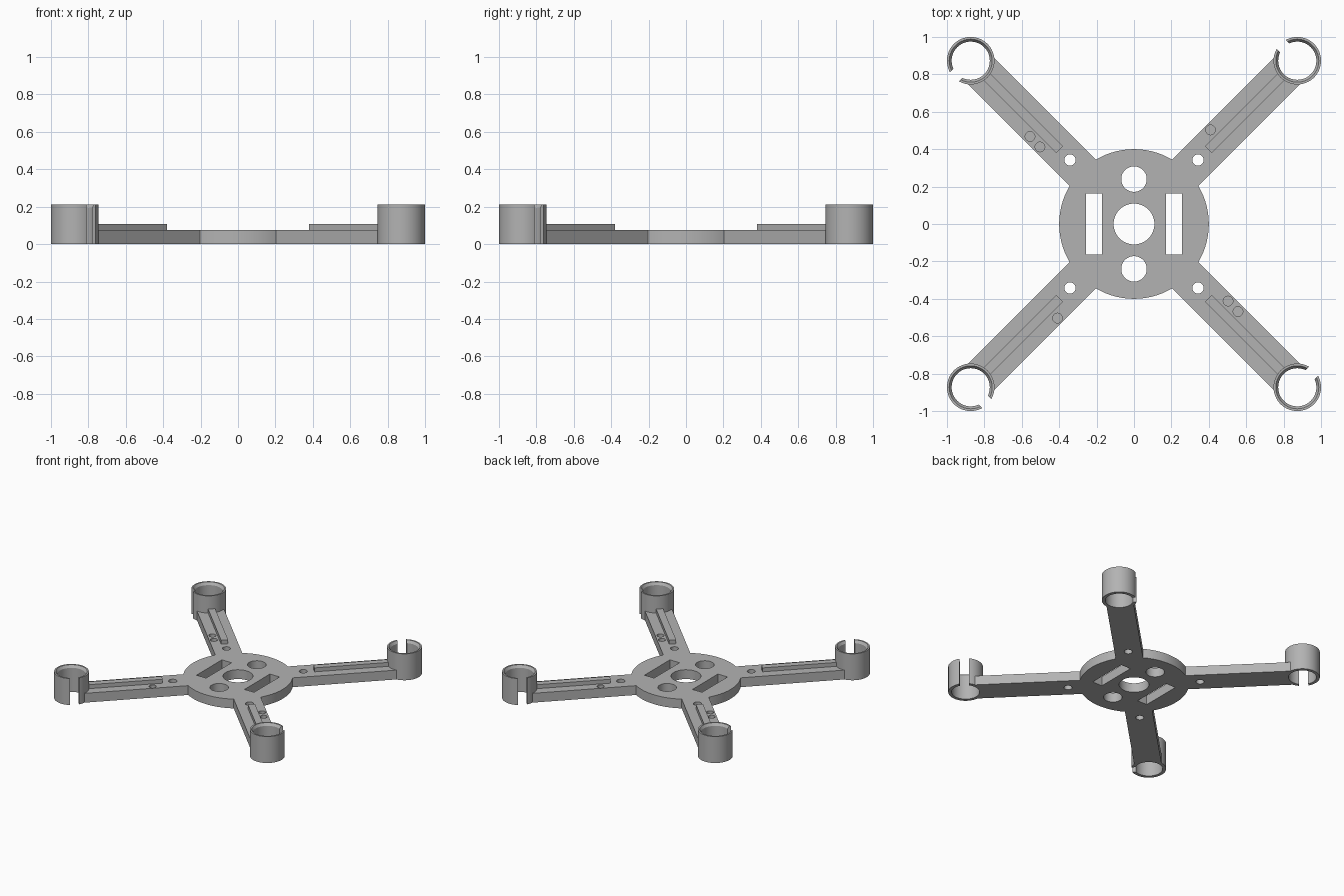
import bpy, math
from mathutils import Matrix, Vector

if "Cube" in bpy.data.objects:
    bpy.data.objects.remove(bpy.data.objects["Cube"], do_unlink=True)

PLATE = 0.075      # plate thickness
RING_R = 0.127     # motor ring outer radius
RING_H = 0.213
REACH = 0.873 * math.sqrt(2)   # centre to ring axis

grey = bpy.data.materials.new("plain_grey")
grey.use_nodes = True
grey.diffuse_color = (0.45, 0.45, 0.45, 1)
grey.node_tree.nodes["Principled BSDF"].inputs["Base Color"].default_value = grey.diffuse_color


def cylinder(name, x, y, r, z0, z1, sides=64):
    bpy.ops.mesh.primitive_cylinder_add(vertices=sides, radius=r, depth=z1 - z0,
                                        location=(x, y, (z0 + z1) / 2))
    return finish(name)


def box(name, lo, hi, turn=0.0):
    """Box between two corners, then turned about the z axis through the origin."""
    lo, hi = Vector(lo), Vector(hi)
    bpy.ops.mesh.primitive_cube_add(size=1)
    ob = finish(name)
    size = Matrix.Diagonal((*(hi - lo), 1))
    ob.data.transform(Matrix.Rotation(turn, 4, "Z") @ Matrix.Translation((lo + hi) / 2) @ size)
    return ob


def finish(name):
    ob = bpy.context.object
    ob.name = name
    ob.data.materials.clear()
    ob.data.materials.append(grey)
    return ob


def boolean(ob, other, operation="DIFFERENCE"):
    bpy.context.view_layer.objects.active = ob
    mod = ob.modifiers.new("cut", "BOOLEAN")
    mod.operation, mod.object, mod.solver = operation, other, "EXACT"
    bpy.ops.object.modifier_apply(modifier=mod.name)
    bpy.data.objects.remove(other, do_unlink=True)


def smooth(ob):
    bpy.ops.object.select_all(action="DESELECT")
    ob.select_set(True)
    bpy.context.view_layer.objects.active = ob
    bpy.ops.object.shade_smooth_by_angle(angle=math.radians(30))


def lathe(name, profile, sides=64):
    """Closed profile of (radius, height) points revolved about z."""
    n = len(profile)
    verts = [(r * math.cos(a), r * math.sin(a), z)
             for a in (2 * math.pi * i / sides for i in range(sides)) for r, z in profile]
    faces = [(i * n + j, (i + 1) % sides * n + j,
              (i + 1) % sides * n + (j + 1) % n, i * n + (j + 1) % n)
             for i in range(sides) for j in range(n)]
    mesh = bpy.data.meshes.new(name)
    mesh.from_pydata(verts, [], faces)
    mesh.materials.append(grey)
    ob = bpy.data.objects.new(name, mesh)
    bpy.context.collection.objects.link(ob)
    return ob


# Central plate with its four arms
frame = cylinder("frame_plate", 0, 0, 0.4, 0, PLATE, 128)
corners = ["back_left", "back_right", "front_right", "front_left"]
turns = [math.radians(45 + 90 * i) for i in range(4)]
for turn in turns:
    boolean(frame, box("arm", (0.2, -0.1, 0), (REACH, 0.1, PLATE), turn), "UNION")

# Openings in the plate
boolean(frame, cylinder("cutter", 0, 0, 0.109, -1, 1))
for s in (-1, 1):
    boolean(frame, cylinder("cutter", 0, s * 0.24, 0.068, -1, 1))
    boolean(frame, box("cutter", (s * 0.214 - 0.043, -0.162, -1), (s * 0.214 + 0.043, 0.162, 1)))
    # Blind holes beside the ridges
    for x, y in ((-0.556, 0.468), (-0.503, 0.412), (0.409, 0.503)):
        boolean(frame, cylinder("cutter", s * x, s * y, 0.026, 0.035, 1, 32))

for corner, turn in zip(corners, turns):
    c, s = math.cos(turn), math.sin(turn)
    x, y = REACH * c, REACH * s
    # Bolt hole and ring seat
    boolean(frame, cylinder("cutter", 0.484 * c, 0.484 * s, 0.03, -1, 1, 32))
    boolean(frame, cylinder("cutter", x, y, RING_R - 0.001, -1, 1))

    # Ridge along the arm
    ridge = box(corner + "_arm_ridge", (0.563, -0.026, PLATE - 0.002), (REACH, 0.026, 0.107), turn)
    boolean(ridge, cylinder("cutter", x, y, RING_R - 0.001, -1, 1))

    # Split motor ring with a bevelled mouth
    ring = lathe(corner + "_motor_ring", [(0.102, 0), (RING_R, 0), (RING_R, RING_H),
                                          (0.115, RING_H), (0.102, RING_H - 0.02)])
    boolean(ring, box("cutter", (-0.034, 0, -1), (0.034, 0.3, 1)))
    ring.data.transform(Matrix.Translation((x, y, 0)) @ Matrix.Rotation(turn, 4, "Z"))
    smooth(ring)
smooth(frame)
